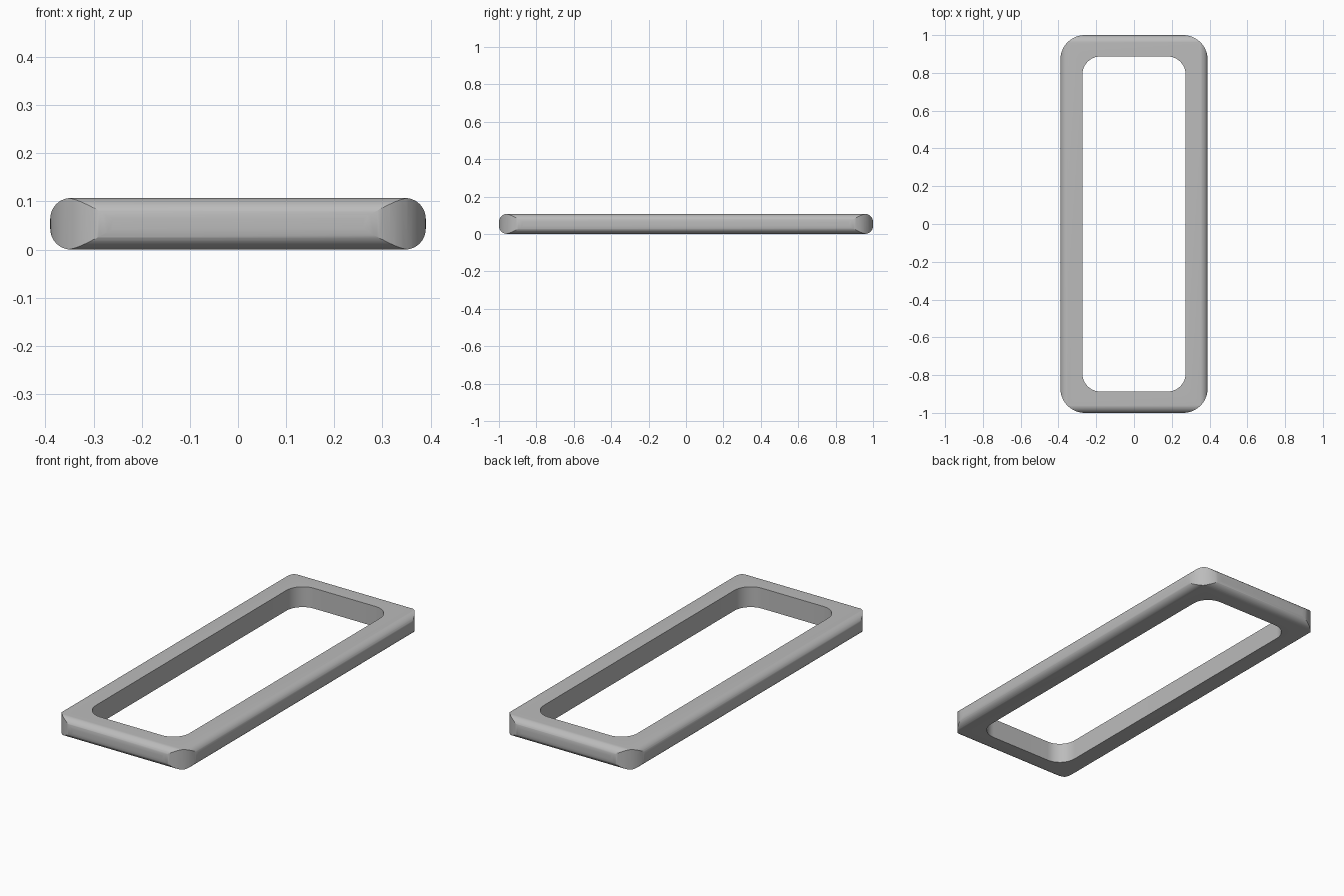
import bpy
import bmesh
from math import cos, sin, pi, radians

HALF_X, HALF_Y, HEIGHT = 0.39, 1.0, 0.107
HOLE_X, HOLE_Y = 0.273, 0.887

old = bpy.data.objects.get("Cube")
if old:
    bpy.data.objects.remove(old, do_unlink=True)

grey = bpy.data.materials.new("plain grey")
grey.use_nodes = True
colour = (0.5, 0.5, 0.5, 1)
grey.diffuse_color = colour
grey.node_tree.nodes["Principled BSDF"].inputs["Base Color"].default_value = colour


def make_object(name, bm):
    bmesh.ops.recalc_face_normals(bm, faces=bm.faces)
    mesh = bpy.data.meshes.new(name)
    bm.to_mesh(mesh)
    bm.free()
    mesh.materials.append(grey)
    obj = bpy.data.objects.new(name, mesh)
    bpy.context.collection.objects.link(obj)
    return obj


def rounded_prism(name, hx, hy, radius, steps=14):
    """Tall upright prism with a rounded rectangular plan."""
    bm = bmesh.new()
    ring = []
    for corner, (sx, sy) in enumerate([(1, 1), (-1, 1), (-1, -1), (1, -1)]):
        for i in range(steps + 1):
            a = (corner + i / steps) * pi / 2
            ring.append(bm.verts.new((sx * (hx - radius) + radius * cos(a),
                                      sy * (hy - radius) + radius * sin(a), -0.1)))
    base = bm.faces.new(ring)
    top = bmesh.ops.extrude_face_region(bm, geom=[base])["geom"]
    bmesh.ops.translate(bm, vec=(0, 0, 0.4),
                        verts=[v for v in top if isinstance(v, bmesh.types.BMVert)])
    obj = make_object(name, bm)
    obj.hide_render = True
    return obj


# Slab with rounded long edges, mitred at the corners
bm = bmesh.new()
bmesh.ops.create_cube(bm, size=1)
for v in bm.verts:
    v.co = (v.co.x * 2 * HALF_X, v.co.y * 2 * HALF_Y, (v.co.z + 0.5) * HEIGHT)
level = [e for e in bm.edges if abs(e.verts[0].co.z - e.verts[1].co.z) < 0.001]
bmesh.ops.bevel(bm, geom=level, offset=0.043, offset_type='OFFSET',
                segments=10, profile=0.5, affect='EDGES')
frame = make_object("rectangular_frame", bm)

# Trim the corners to upright curves, then open the middle
for cutter, operation in (
        (rounded_prism("corner_trim", HALF_X, HALF_Y, 0.13), 'INTERSECT'),
        (rounded_prism("opening_cutter", HOLE_X, HOLE_Y, 0.095), 'DIFFERENCE')):
    mod = frame.modifiers.new(cutter.name, 'BOOLEAN')
    mod.object = cutter
    mod.operation = operation
    mod.solver = 'EXACT'
    bpy.context.view_layer.objects.active = frame
    bpy.ops.object.modifier_apply(modifier=mod.name)
    bpy.data.objects.remove(cutter, do_unlink=True)

# Smooth the rounded faces and keep the hard edges
bpy.ops.object.select_all(action='DESELECT')
frame.select_set(True)
bpy.context.view_layer.objects.active = frame
bpy.ops.object.shade_smooth_by_angle(angle=radians(25))
